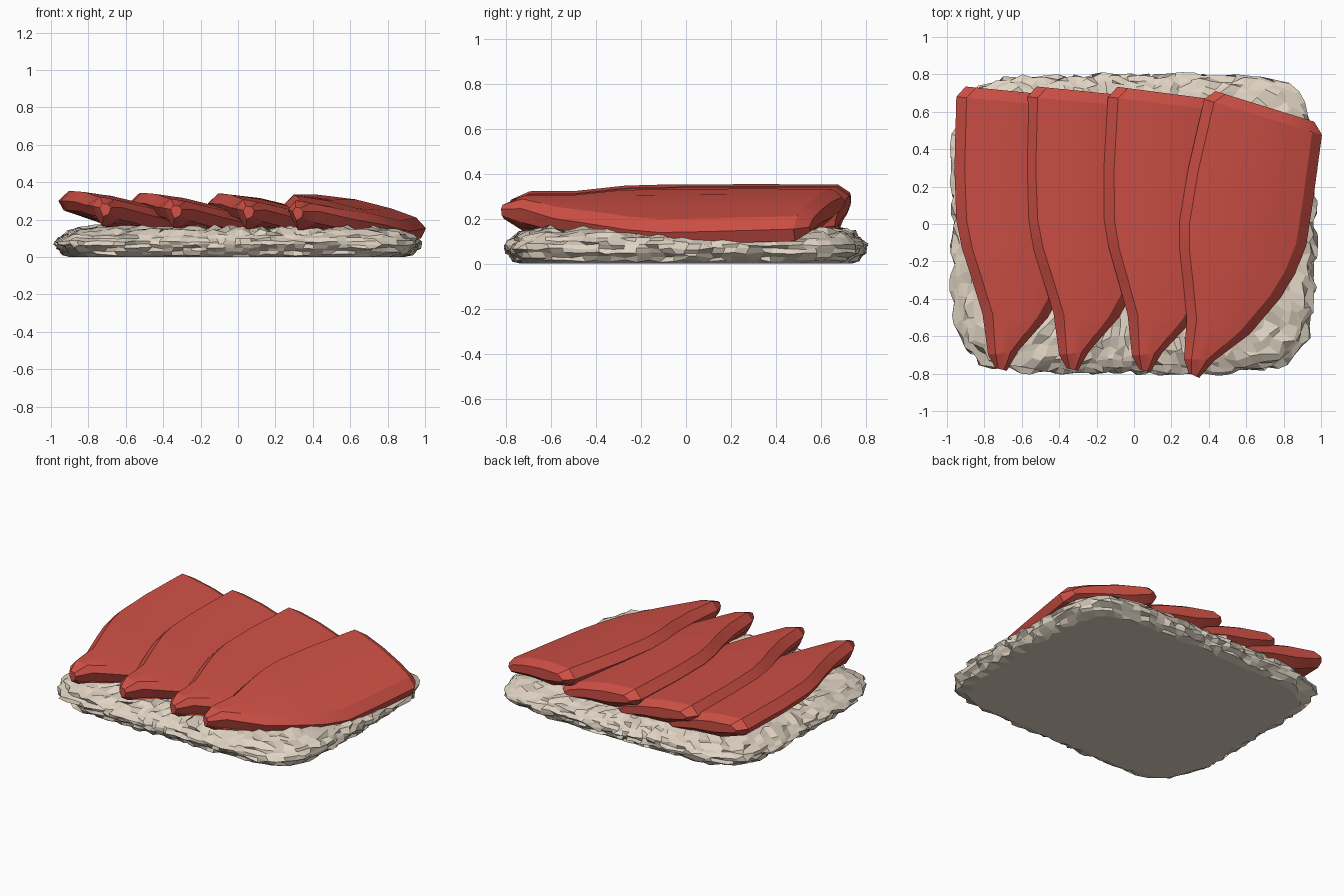
import bpy, bmesh, math, random
from mathutils import Matrix, Vector

random.seed(4)
cube = bpy.data.objects.get("Cube")
if cube:
    bpy.data.objects.remove(cube)


def material(name, rgb):
    mat = bpy.data.materials.new(name)
    mat.use_nodes = True
    mat.diffuse_color = (*rgb, 1)
    mat.node_tree.nodes["Principled BSDF"].inputs["Base Color"].default_value = (*rgb, 1)
    return mat


def loft(name, rings, mat, close_start=True, close_end=True):
    """Skin closed rings of equal length and cap both ends."""
    bm = bmesh.new()
    loops = [[bm.verts.new(p) for p in ring] for ring in rings]
    for a, b in zip(loops, loops[1:]):
        for i in range(len(a)):
            j = (i + 1) % len(a)
            bm.faces.new((a[i], a[j], b[j], b[i]))
    bm.faces.new(loops[0][::-1])
    if close_end:
        bm.faces.new(loops[-1])
    else:
        # fan to a centre point
        last = loops[-1]
        mid = bm.verts.new(sum((v.co for v in last), Vector()) / len(last))
        for i, v in enumerate(last):
            bm.faces.new((v, last[(i + 1) % len(last)], mid))
    bmesh.ops.recalc_face_normals(bm, faces=bm.faces)
    mesh = bpy.data.meshes.new(name)
    bm.to_mesh(mesh)
    bm.free()
    mesh.materials.append(mat)
    obj = bpy.data.objects.new(name, mesh)
    bpy.context.collection.objects.link(obj)
    return obj


red = material("fish red", (0.62, 0.08, 0.06))
beige = material("rice beige", (0.74, 0.65, 0.54))

# Rice bed: rough rounded slab, (scale, height) of each ring from base to top
SEGMENTS = 110
PROFILE = [(0.92, 0), (0.96, 0.012), (0.98, 0.03), (1, 0.048), (1.01, 0.066),
           (1.01, 0.084), (0.99, 0.1), (0.97, 0.116), (0.94, 0.13), (0.89, 0.143),
           (0.84, 0.15), (0.78, 0.155), (0.7, 0.155), (0.6, 0.15), (0.4, 0.15)]


def outline(angle):
    c, s = math.cos(angle), math.sin(angle)
    r = (abs(c / 0.955) ** 6 + abs(s / 0.785) ** 6) ** (-1 / 6)
    return Vector((c * r, s * r, 0))


rings = []
for k, (scale, z) in enumerate(PROFILE):
    ring = []
    for i in range(SEGMENTS):
        p = outline(math.tau * (i + random.uniform(-0.3, 0.3)) / SEGMENTS)
        p *= scale + random.uniform(-0.025, 0.025)
        lift = random.uniform(-0.006, 0.006) if z < 0.12 else random.uniform(-0.015, 0.02)
        p.z = max(0.003, z + lift) if k else 0
        ring.append(p)
    rings.append(ring)
loft("rice_bed", rings, beige, close_end=False)

# Fish slice: left and right outline points from the back end to the front tip
STATIONS = [((0.05, 0.735), (0.60, 0.68)), ((0, 0.68), (0.655, 0.62)),
            ((-0.01, 0.3), (0.68, 0.24)), ((0, 0.02), (0.69, 0.02)),
            ((0.03, -0.13), (0.66, -0.14)), ((0.075, -0.27), (0.61, -0.28)),
            ((0.14, -0.48), (0.49, -0.5)), ((0.17, -0.7), (0.33, -0.68)),
            ((0.21, -0.77), (0.27, -0.785))]


def top_height(x):
    return 0.355 - 0.02 * x - 0.31 * x * x


def section(left, right, squash):
    """Tilted cross-section, bevelled on both long edges."""
    a, b = Vector(left), Vector(right)
    width = (b - a).length
    drop = 0.015 if a.y < -0.4 else 0

    def point(t, below):
        p = a.lerp(b, t)
        return [p.x, p.y, top_height(p.x) - drop - below]

    edge = min(0.055 / width, 0.25)
    pts = [point(0, 0.055), point(edge, 0), point(0.4, 0), point(0.7, 0),
           point(1 - edge, 0), point(1, 0.035), point(1 - edge * 0.5, 0.1),
           point(0.65, 0.13), point(0.33, 0.155), point(edge * 0.5, 0.105)]
    if squash:
        for p in pts:
            middle = top_height(p[0]) - drop - 0.06
            p[2] = middle + (p[2] - middle) * 0.45
    return pts


def fish_slice(name, x, z, turn):
    last = len(STATIONS) - 1
    body = [section(l, r, i in (0, last)) for i, (l, r) in enumerate(STATIONS)]
    obj = loft(name, body, red)
    obj.data.transform(Matrix.Translation((x, 0, z)) @ Matrix.Rotation(turn, 4, "Z"))
    bpy.ops.object.select_all(action="DESELECT")
    obj.select_set(True)
    bpy.context.view_layer.objects.active = obj
    bpy.ops.object.shade_smooth_by_angle(angle=math.radians(20))


# Four overlapping slices, the last one turned
for n, (x, z, turn) in enumerate([(-0.95, 0, 0), (-0.57, -0.01, 0),
                                  (-0.16, -0.014, -0.03), (0.24, -0.02, -0.2)]):
    fish_slice(f"fish_slice_{n + 1}", x, z, turn)
